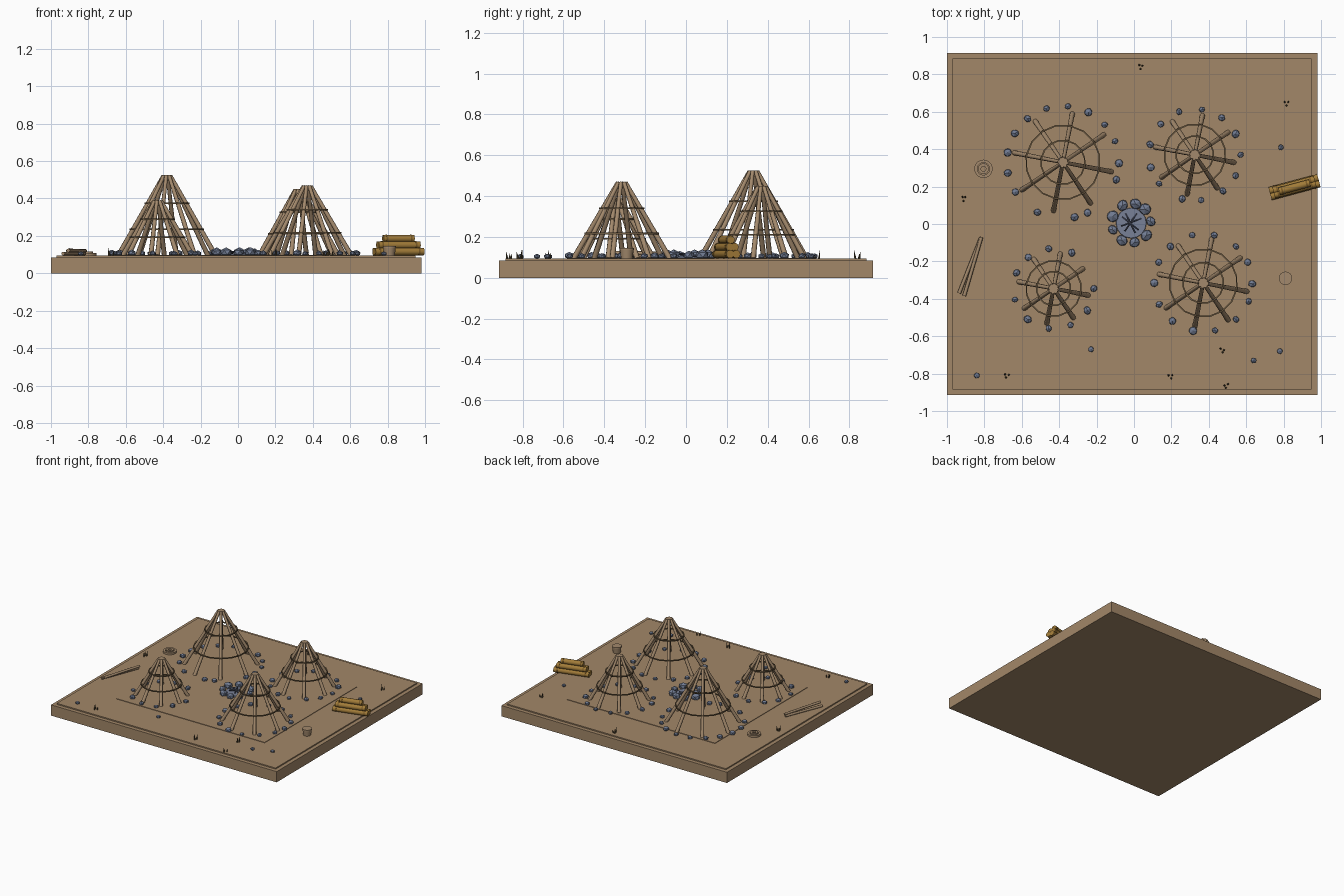
import bpy, bmesh, math, random
from mathutils import Vector, Matrix

cube = bpy.data.objects.get("Cube")
if cube:
    bpy.data.objects.remove(cube, do_unlink=True)
random.seed(4)
GROUND = 0.098


def material(name, color):
    m = bpy.data.materials.new(name)
    m.use_nodes = True
    m.diffuse_color = (*color, 1)
    m.node_tree.nodes["Principled BSDF"].inputs["Base Color"].default_value = (*color, 1)
    return m


EARTH = material("packed earth", (0.365, 0.245, 0.14))
WOOD = material("weathered wood", (0.365, 0.25, 0.15))
LASHING = material("dark lashing", (0.17, 0.115, 0.06))
STONE = material("blue grey stone", (0.165, 0.2, 0.29))
ASH = material("ash", (0.19, 0.22, 0.31))
CHAR = material("charred wood", (0.075, 0.085, 0.13))
LOG = material("golden log", (0.36, 0.2, 0.04))
BARK = material("log band", (0.2, 0.105, 0.02))
GRASS = material("dry grass", (0.08, 0.06, 0.03))


def finish(bm, name, mat, smooth=False):
    mesh = bpy.data.meshes.new(name)
    bm.to_mesh(mesh)
    bm.free()
    mesh.materials.append(mat)
    obj = bpy.data.objects.new(name, mesh)
    bpy.context.collection.objects.link(obj)
    if smooth:
        bpy.ops.object.select_all(action='DESELECT')
        obj.select_set(True)
        bpy.context.view_layer.objects.active = obj
        bpy.ops.object.shade_smooth_by_angle(angle=math.radians(50))


def slab(name, x0, x1, y, z0, z1, mat):
    bm = bmesh.new()
    place = Matrix.Translation(((x0 + x1) / 2, 0, (z0 + z1) / 2))
    size = Matrix.Diagonal((x1 - x0, 2 * y, z1 - z0, 1))
    bmesh.ops.create_cube(bm, size=1, matrix=place @ size)
    finish(bm, name, mat)


def rod(bm, a, b, r1, r2, sides=8):
    """Tapered rod from point a to point b."""
    a, b = Vector(a), Vector(b)
    d = b - a
    turn = d.to_track_quat('Z', 'Y').to_matrix().to_4x4()
    bmesh.ops.create_cone(bm, cap_ends=True, segments=sides, radius1=r1, radius2=r2,
                          depth=d.length, matrix=Matrix.Translation((a + b) / 2) @ turn)


def hoop(bm, centre, radius, thick, count=24, phase=0):
    """Ring of square section, spun from a small profile."""
    c = Vector(centre)
    corners = [(-1, -1), (1, -1), (1, 1), (-1, 1)]
    rings = []
    for i in range(count):
        t = math.radians(phase) + math.tau * i / count
        rings.append([bm.verts.new(c + Vector(((radius + u * thick) * math.cos(t),
                                               (radius + u * thick) * math.sin(t), v * thick)))
                      for u, v in corners])
    for i in range(count):
        p, q = rings[i], rings[(i + 1) % count]
        for k in range(4):
            n = (k + 1) % 4
            bm.faces.new((p[k], q[k], q[n], p[n]))


def stone(bm, x, y, r):
    place = Matrix.Translation((x, y, GROUND + r * 0.4))
    spin = Matrix.Rotation(random.uniform(0, 6), 4, 'Z')
    size = Matrix.Diagonal((1, random.uniform(0.85, 1), 0.75, 1))
    bmesh.ops.create_icosphere(bm, subdivisions=1, radius=r, matrix=place @ spin @ size)


def polar(x, y, r, degrees):
    t = math.radians(degrees)
    return x + r * math.cos(t), y + r * math.sin(t)


# Ground: base block, raised plate and trodden camp floor
slab("base_block", -1, 0.98, 0.915, 0, 0.085, EARTH)
slab("ground_plate", -0.97, 0.95, 0.885, 0.08, 0.094, EARTH)
slab("camp_floor", -0.66, 0.64, 0.58, 0.09, GROUND, EARTH)


# Conical pole frames, each with two hoops and a ring of stones
def frame(name, x, y, top, foot, ring, angles):
    poles, hoops, stones = bmesh.new(), bmesh.new(), bmesh.new()
    tip = 0.02
    for i in range(8):
        a = 79 + 45 * i
        rod(poles, (*polar(x, y, foot, a), GROUND - 0.004), (*polar(x, y, tip, a), top - 0.004),
            0.0135, 0.01)
    rod(poles, (x, y, top - 0.03), (x, y, top), 0.026, 0.024, 12)
    for f in (0.32, 0.65):
        z = GROUND + f * (top - GROUND)
        hoop(hoops, (x, y, z), foot + f * (tip - foot) + 0.012, 0.004, 16, 79)
    for a in angles:
        stone(stones, *polar(x, y, ring, a), random.uniform(0.018, 0.025))
    finish(poles, name + "_poles", WOOD, True)
    finish(hoops, name + "_hoops", LASHING)
    finish(stones, name + "_stones", STONE)


frame("large_frame", -0.38, 0.33, 0.525, 0.265, 0.3,
      (107, 85, 63, 42, 22, -1, -18, -64, -78, -117, -148, -169, 170, 149, 129))
frame("back_frame", 0.325, 0.37, 0.45, 0.215, 0.245,
      (110, 81, 54, 27, 0, -27, -52, -82, -106, -141, -164, 167, 138))
frame("small_frame", -0.43, -0.345, 0.39, 0.19, 0.215,
      (97, 63, 0, -33, -65, -97, -130, -164, 157, 129))
frame("front_frame", 0.37, -0.315, 0.47, 0.24, 0.262,
      (103, 77, 48, 25, -1, -22, -48, -76, -102, -129, -154, 180, 155, 132))

# Fire pit: ash bed, stone ring and charred sticks
px, py = -0.015, 0.005
bm = bmesh.new()
rod(bm, (px, py, 0.09), (px, py, 0.103), 0.085, 0.08, 16)
finish(bm, "ash_bed", ASH)
bm = bmesh.new()
for a in (116, 77, 45, 5, -39, -80, -118, -160, 160):
    stone(bm, *polar(px, py, 0.105, a), random.uniform(0.03, 0.036))
finish(bm, "fire_stones", STONE)
bm = bmesh.new()
for a in (25, 60, 120, 145):
    rod(bm, (*polar(px, py, 0.06, a), 0.106), (*polar(px, py, 0.055, a + 172), 0.118),
        0.006, 0.005, 6)
finish(bm, "fire_sticks", CHAR)

# Log pile: three layers that shorten upwards, with darker bands
cx, cy, tilt = 0.858, 0.197, 15
along = Vector((*polar(0, 0, 1, tilt), 0))
across = Vector((*polar(0, 0, 1, tilt + 90), 0))
logs, bands = bmesh.new(), bmesh.new()
for layer, (half, offsets) in enumerate([(0.135, (-0.016, 0.016)), (0.115, (-0.012, 0.012)),
                                         (0.085, (0,))]):
    for off in offsets:
        c = Vector((cx, cy, GROUND + 0.018 + 0.035 * layer)) + across * off
        rod(logs, c - along * half, c + along * half, 0.02, 0.02, 12)
        for s in (-1, 1):
            m = c + along * s * half * 0.8
            rod(bands, m - along * 0.004, m + along * 0.004, 0.0212, 0.0212, 12)
finish(logs, "log_pile", LOG, True)
finish(bands, "log_bands", BARK, True)

# Bucket with a rim
bm = bmesh.new()
rod(bm, (0.81, -0.29, 0.093), (0.81, -0.29, 0.14), 0.028, 0.034, 16)
rod(bm, (0.81, -0.29, 0.136), (0.81, -0.29, 0.145), 0.036, 0.036, 16)
finish(bm, "bucket", WOOD, True)

# Coil of rope
bm = bmesh.new()
for r, z in ((0.041, 0.101), (0.021, 0.108)):
    hoop(bm, (-0.805, 0.295, z), r, 0.008, 20)
finish(bm, "rope_coil", WOOD, True)

# Spare poles lying side by side
bm = bmesh.new()
rod(bm, (-0.935, -0.37, 0.105), (-0.82, -0.075, 0.105), 0.01, 0.009)
rod(bm, (-0.908, -0.385, 0.122), (-0.815, -0.07, 0.12), 0.01, 0.009)
finish(bm, "spare_poles", WOOD, True)

# Loose stones
bm = bmesh.new()
for x, y in ((-0.84, -0.81), (-0.23, -0.67), (0.64, -0.73), (0.78, -0.68), (0.785, 0.41)):
    stone(bm, x, y, 0.017)
finish(bm, "loose_stones", STONE)

# Grass tufts
bm = bmesh.new()
for x, y in ((0.035, 0.84), (0.815, 0.645), (-0.91, 0.135), (-0.68, -0.81),
             (0.195, -0.815), (0.47, -0.675), (0.495, -0.865)):
    for i in range(3):
        a = random.uniform(0, 60) + 120 * i
        rod(bm, (*polar(x, y, 0.011, a), 0.092),
            (*polar(x, y, 0.017, a), random.uniform(0.115, 0.138)), 0.006, 0.0005, 5)
finish(bm, "grass_tufts", GRASS)
